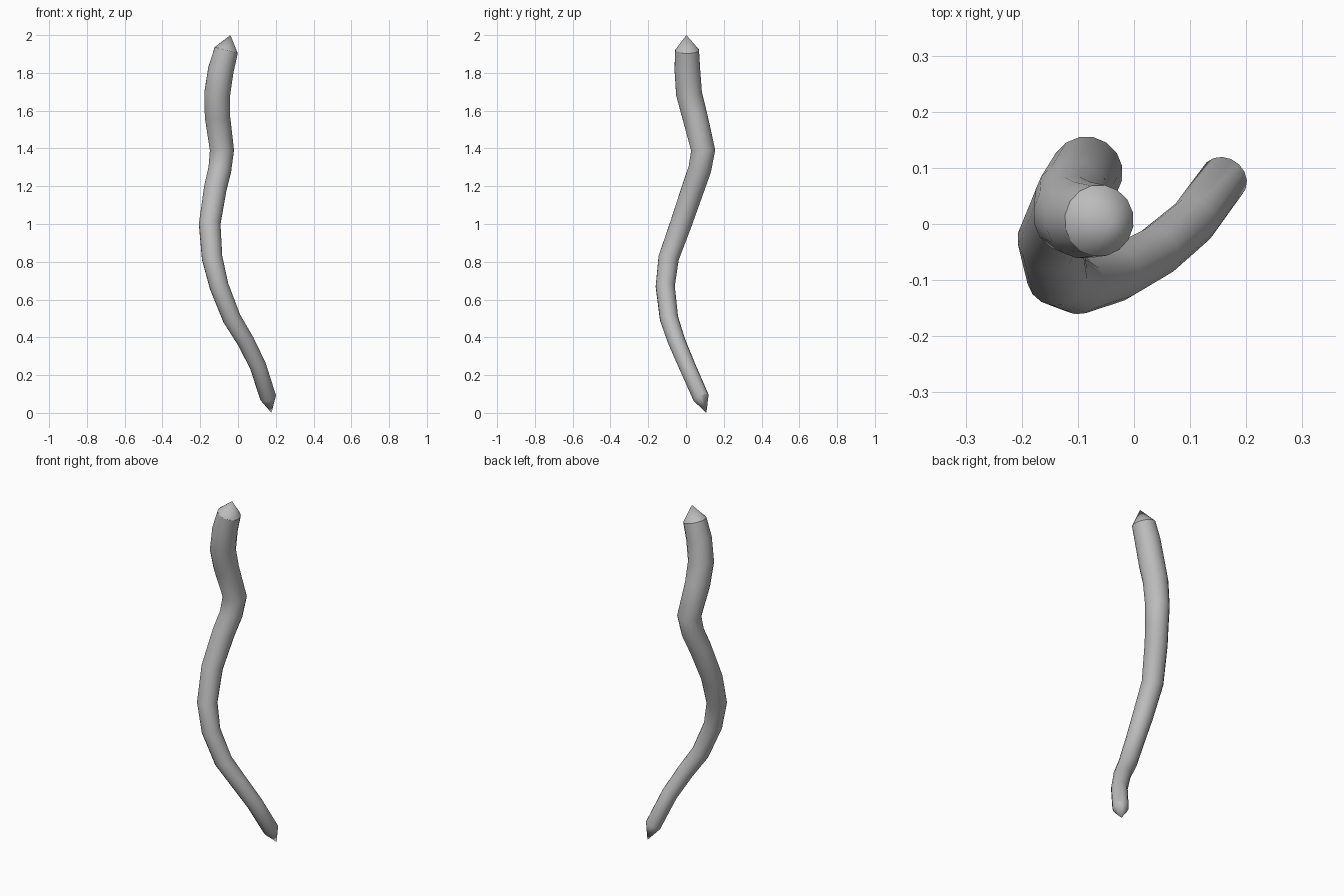
import bpy, bmesh, math
from mathutils import Vector

cube = bpy.data.objects.get("Cube")
if cube:
    bpy.data.objects.remove(cube, do_unlink=True)

SIDES = 16

# Plain grey material
grey = bpy.data.materials.new("grey")
grey.use_nodes = True
grey.diffuse_color = (0.5, 0.5, 0.5, 1)
grey.node_tree.nodes["Principled BSDF"].inputs["Base Color"].default_value = (0.5, 0.5, 0.5, 1)

# Centre line from bottom to top: x, y, z, radius
path = [
    (0.16, 0.08, 0.08, 0.043),
    (0.105, 0.005, 0.25, 0.044),
    (0.04, -0.05, 0.38, 0.046),
    (-0.033, -0.09, 0.50, 0.049),
    (-0.10, -0.11, 0.67, 0.051),
    (-0.137, -0.092, 0.82, 0.055),
    (-0.15, -0.027, 1.00, 0.058),
    (-0.12, 0.038, 1.19, 0.061),
    (-0.096, 0.073, 1.29, 0.062),
    (-0.085, 0.091, 1.39, 0.065),
    (-0.109, 0.047, 1.57, 0.068),
    (-0.11, 0.016, 1.69, 0.070),
    (-0.09, 0.007, 1.82, 0.069),
    (-0.062, 0.006, 1.92, 0.064),
]
bottom_tip = Vector((0.177, 0.108, 0.0))
top_tip = Vector((-0.04, 0.002, 2.0))
centres = [Vector(p[:3]) for p in path]
line = [bottom_tip] + centres + [top_tip]

# Rings carried along the path without twisting
bm = bmesh.new()
rings = []
axis = Vector((0, 0, 1))
side = Vector((1, 0, 0))
for i, c in enumerate(centres):
    into = (c - line[i]).normalized()
    out = (line[i + 2] - c).normalized()
    if i == 0:
        into = out
    if i == len(centres) - 1:
        out = into
    tangent = (into + out).normalized()
    side = axis.rotation_difference(tangent) @ side
    axis = tangent
    across = axis.cross(side)
    ring = []
    for k in range(SIDES):
        a = 2 * math.pi * k / SIDES
        ring.append(bm.verts.new(c + path[i][3] * (math.cos(a) * side + math.sin(a) * across)))
    rings.append(ring)

# Tube walls and pointed ends
low, high = bm.verts.new(bottom_tip), bm.verts.new(top_tip)
for k in range(SIDES):
    n = (k + 1) % SIDES
    for a, b in zip(rings, rings[1:]):
        bm.faces.new((a[k], a[n], b[n], b[k]))
    bm.faces.new((rings[0][n], rings[0][k], low))
    bm.faces.new((rings[-1][k], rings[-1][n], high))
bmesh.ops.recalc_face_normals(bm, faces=bm.faces)

mesh = bpy.data.meshes.new("wavy_strand")
bm.to_mesh(mesh)
bm.free()
mesh.materials.append(grey)
strand = bpy.data.objects.new("wavy_strand", mesh)
bpy.context.collection.objects.link(strand)
bpy.ops.object.select_all(action='DESELECT')
strand.select_set(True)
bpy.context.view_layer.objects.active = strand
bpy.ops.object.shade_smooth_by_angle(angle=math.radians(30))
